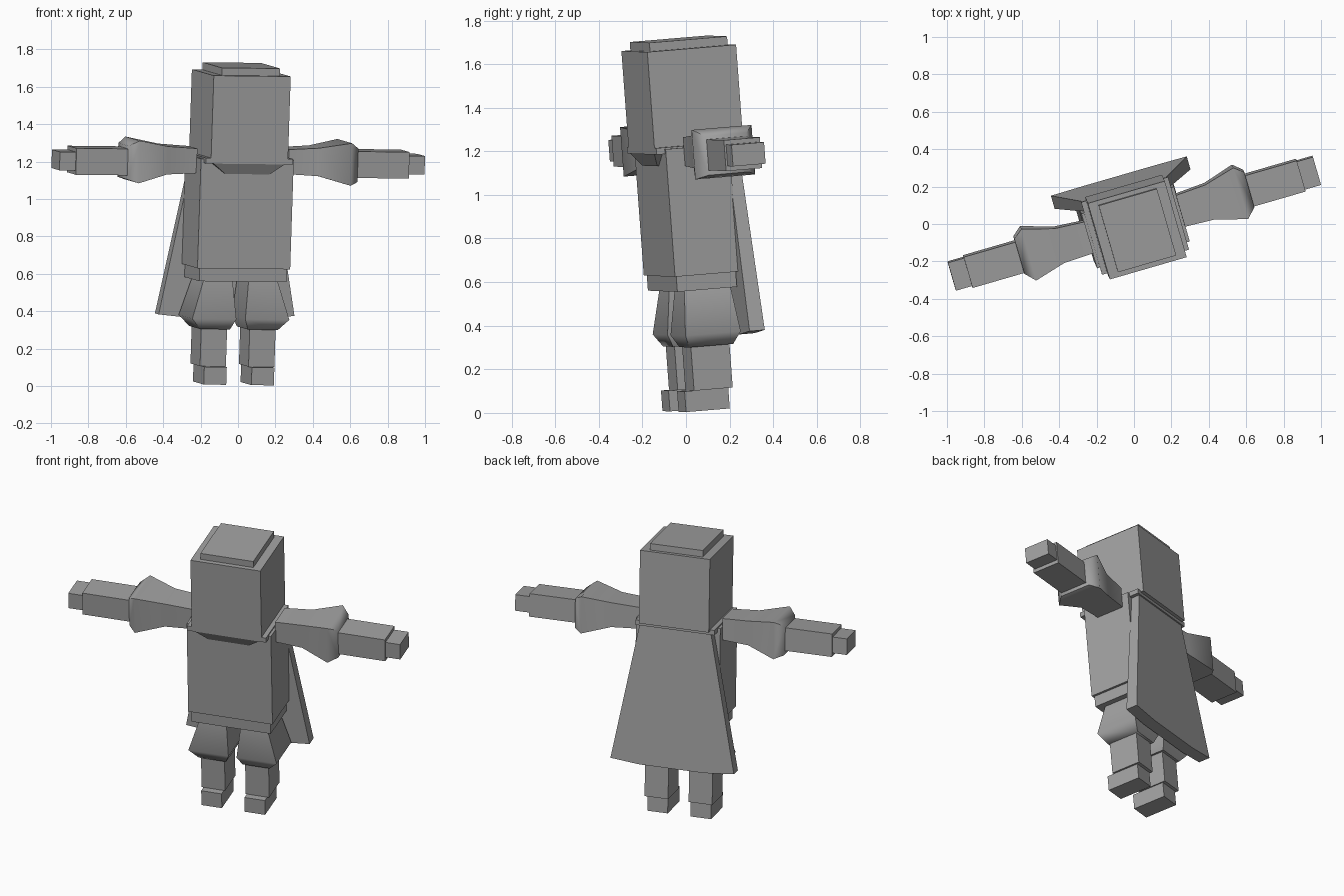
import bpy
import bmesh
import math
from mathutils import Matrix, Vector

if "Cube" in bpy.data.objects:
    bpy.data.objects.remove(bpy.data.objects["Cube"])

# Slightly turned and forward-leaning frame shared by the whole figure
UP = Vector((0.033, -0.074, 0.997)).normalized()
SIDE = Vector((0.96, 0.278, -0.011))
SIDE = (SIDE - UP * SIDE.dot(UP)).normalized()
DEPTH = UP.cross(SIDE)
POSE = Matrix((SIDE, DEPTH, UP)).transposed().to_4x4()
MID = -0.011  # middle plane of the figure in its own frame

grey = bpy.data.materials.new("plain grey")
grey.diffuse_color = (0.35, 0.35, 0.35, 1)
grey.use_nodes = True
grey.node_tree.nodes["Principled BSDF"].inputs["Base Color"].default_value = grey.diffuse_color


def finish(name, bm, smooth=False):
    bmesh.ops.recalc_face_normals(bm, faces=bm.faces[:])
    mesh = bpy.data.meshes.new(name)
    bm.to_mesh(mesh)
    bm.free()
    if smooth:
        mesh.shade_smooth()
        mesh.set_sharp_from_angle(angle=math.radians(65))
    mesh.materials.append(grey)
    obj = bpy.data.objects.new(name, mesh)
    obj.matrix_world = POSE
    bpy.context.collection.objects.link(obj)
    return obj


def loft(name, loops, smooth=False):
    """Skin a stack of closed point loops and cap both ends."""
    bm = bmesh.new()
    rows = [[bm.verts.new(p) for p in loop] for loop in loops]
    n = len(rows[0])
    for a, b in zip(rows, rows[1:]):
        for i in range(n):
            j = (i + 1) % n
            bm.faces.new((a[i], a[j], b[j], b[i]))
    bm.faces.new(rows[0])
    bm.faces.new(rows[-1])
    return finish(name, bm, smooth)


def upright(name, rings, side=1, smooth=False):
    """Rings are (z, x0, x1, y0, y1), with x measured from the middle."""
    loft(name, [[(MID + side * x, y, z) for x, y in
                 ((x0, y0), (x1, y0), (x1, y1), (x0, y1))]
                for z, x0, x1, y0, y1 in rings], smooth)


def sideways(name, rings, side, smooth=False):
    """Rings are (x, y0, y1, z0, z1), running out along an arm."""
    loft(name, [[(MID + side * x, y, z) for y, z in
                 ((y0, z0), (y1, z0), (y1, z1), (y0, z1))]
                for x, y0, y1, z0, z1 in rings], smooth)


def box(name, x0, x1, y0, y1, z0, z1, side=1):
    upright(name, [(z0, x0, x1, y0, y1), (z1, x0, x1, y0, y1)], side)


# Head, cap plate, collar and tapered chin
box("head", -0.214, 0.214, -0.115, 0.31, 1.22, 1.672)
box("cap_plate", -0.162, 0.162, -0.087, 0.285, 1.672, 1.712)
box("collar", -0.242, 0.242, -0.115, 0.29, 1.20, 1.23)
upright("chin", [(1.143, -0.123, 0.123, -0.082, 0.15),
                 (1.205, -0.205, 0.205, -0.115, 0.20)])

# Torso and hem
box("torso", -0.258, 0.258, -0.075, 0.23, 0.635, 1.222)
box("tunic_hem", -0.243, 0.243, -0.065, 0.22, 0.565, 0.635)

# Cape: a flared slab with a gently bowed lower edge
outline = [(-0.215, 1.22), (-0.378, 0.362), (-0.2, 0.345),
           (0.2, 0.345), (0.378, 0.362), (0.215, 1.22)]
loft("cape", [[(MID + x, 0.226, z) for x, z in outline],
              [(MID + x, 0.306 - 0.02 * z, z) for x, z in outline]])

for side, tag in ((-1, "left"), (1, "right")):
    # Leg: flared trouser, shin and foot
    upright("trouser_" + tag, [(0.57, 0.045, 0.205, -0.02, 0.20),
                               (0.362, 0.025, 0.270, -0.05, 0.215),
                               (0.305, 0.050, 0.217, -0.02, 0.19)], side, True)
    box("shin_" + tag, 0.063, 0.207, -0.01, 0.175, 0.105, 0.31, side)
    box("foot_" + tag, 0.070, 0.195, -0.052, 0.157, 0.01, 0.105, side)

    # Arm: puffed sleeve, forearm and hand
    sideways("sleeve_" + tag, [(0.255, 0.012, 0.187, 1.138, 1.270),
                               (0.420, 0.006, 0.198, 1.130, 1.280),
                               (0.590, -0.040, 0.247, 1.084, 1.312),
                               (0.640, 0.010, 0.205, 1.100, 1.280)], side, True)
    sideways("forearm_" + tag, [(0.60, 0.013, 0.185, 1.122, 1.264),
                                (0.927, 0.013, 0.185, 1.122, 1.264)], side)
    sideways("hand_" + tag, [(0.925, 0.022, 0.178, 1.144, 1.243),
                             (1.016, 0.022, 0.178, 1.144, 1.243)], side)
